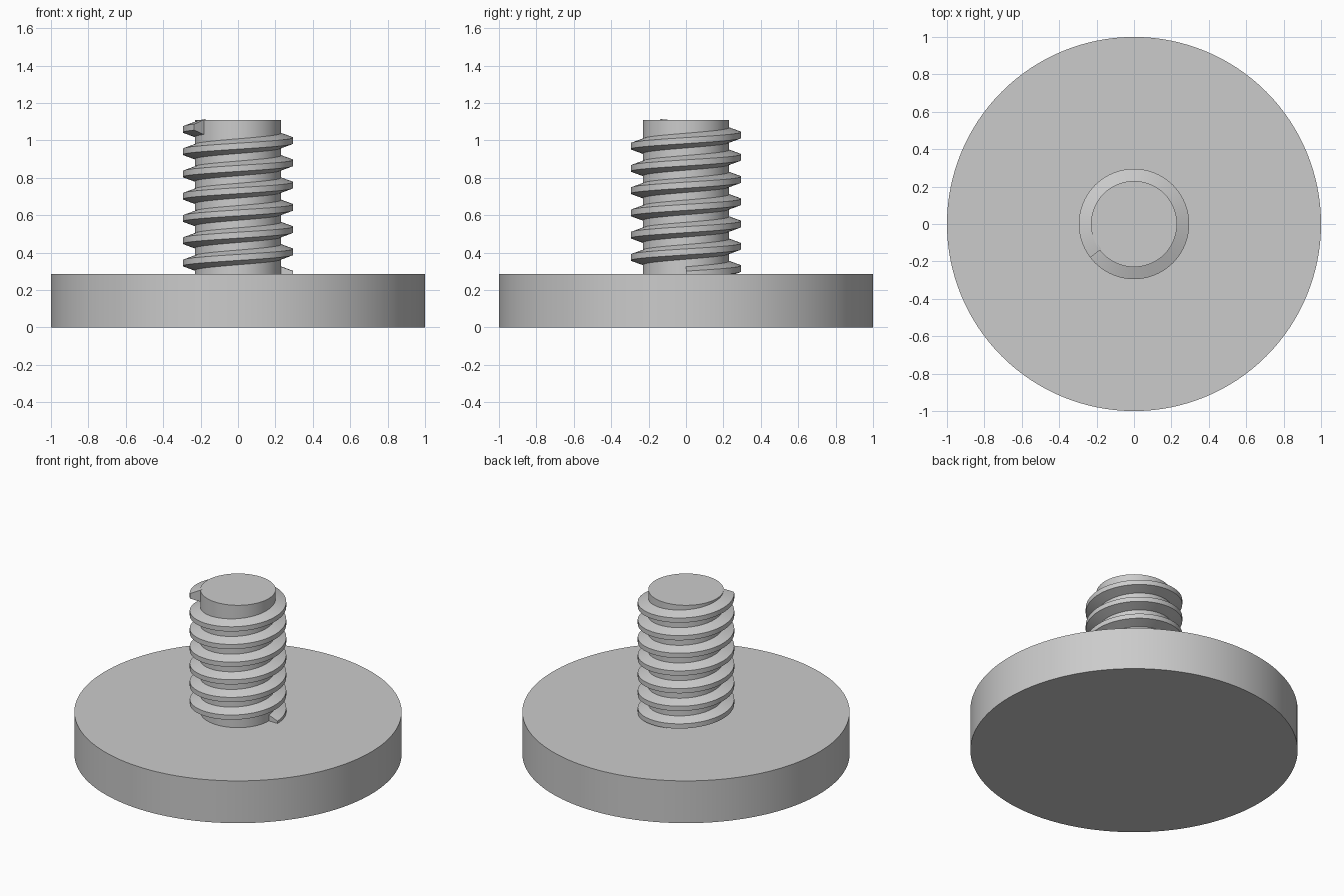
import bpy
import bmesh
from math import cos, sin, tau

cube = bpy.data.objects.get("Cube")
if cube:
    bpy.data.objects.remove(cube, do_unlink=True)

GREY = (0.6, 0.6, 0.6, 1)
metal = bpy.data.materials.new("plain_grey")
metal.use_nodes = True
metal.diffuse_color = GREY
metal.node_tree.nodes["Principled BSDF"].inputs["Base Color"].default_value = GREY

BASE_TOP, SHAFT_TOP = 0.285, 1.11
SHAFT_R, THREAD_R = 0.23, 0.295
PITCH, TURNS, STEPS = 0.119, 6.6, 96


def finish(obj):
    obj.data.materials.append(metal)
    bpy.ops.object.select_all(action="DESELECT")
    obj.select_set(True)
    bpy.context.view_layer.objects.active = obj
    bpy.ops.object.shade_smooth_by_angle(angle=0.5)


def cylinder(name, radius, bottom, top):
    bpy.ops.mesh.primitive_cylinder_add(
        vertices=128, radius=radius, depth=top - bottom,
        location=(0, 0, (bottom + top) / 2))
    obj = bpy.context.object
    obj.name = name
    finish(obj)


# Round base and plain shaft
cylinder("base_disc", 1, 0, BASE_TOP)
cylinder("shaft", SHAFT_R, BASE_TOP - 0.02, SHAFT_TOP)

# Right-handed thread: a trapezoid section swept up a helix
root = SHAFT_R - 0.01
section = [(root, -0.043), (THREAD_R, -0.016), (THREAD_R, 0.016), (root, 0.043)]
bm = bmesh.new()
rings = []
for i in range(round(TURNS * STEPS) + 1):
    turn = i / STEPS
    a = turn * tau
    z = BASE_TOP + turn * PITCH
    rings.append([bm.verts.new((r * cos(a), r * sin(a), z + h)) for r, h in section])
for lower, upper in zip(rings, rings[1:]):
    for k in range(4):
        n = (k + 1) % 4
        bm.faces.new((lower[k], upper[k], upper[n], lower[n]))
# Flat end faces
bm.faces.new(rings[0])
bm.faces.new(rings[-1][::-1])
bmesh.ops.recalc_face_normals(bm, faces=bm.faces)
mesh = bpy.data.meshes.new("thread")
bm.to_mesh(mesh)
bm.free()
thread = bpy.data.objects.new("thread", mesh)
bpy.context.collection.objects.link(thread)
finish(thread)
